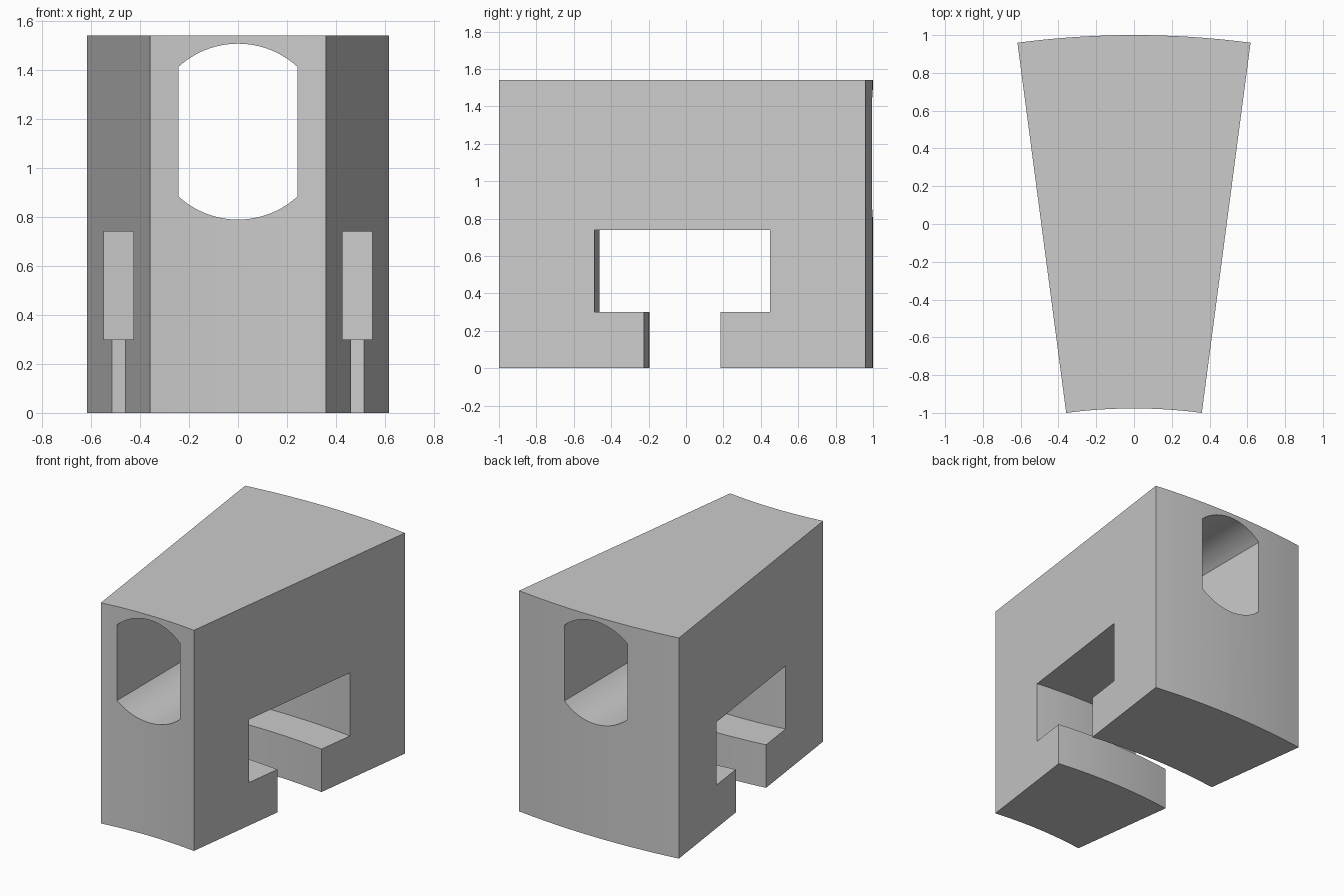
import bpy
import bmesh
from math import sin, cos, radians, asin, pi

cube = bpy.data.objects.get("Cube")
if cube:
    bpy.data.objects.remove(cube, do_unlink=True)

HEIGHT = 1.54
HALF_ANGLE = radians(7.5)
R_OUT, R_IN = 4.727, 2.7505
AXIS_Y = 1 - R_OUT          # the ring axis lies far in front of the block
STEPS = 24


def prism(name, points, direction):
    """Extrude a closed outline along a direction into a solid object."""
    bm = bmesh.new()
    face = bm.faces.new([bm.verts.new(p) for p in points])
    ext = bmesh.ops.extrude_face_region(bm, geom=[face])
    verts = [g for g in ext["geom"] if isinstance(g, bmesh.types.BMVert)]
    bmesh.ops.translate(bm, verts=verts, vec=direction)
    bmesh.ops.recalc_face_normals(bm, faces=bm.faces)
    mesh = bpy.data.meshes.new(name)
    bm.to_mesh(mesh)
    bm.free()
    obj = bpy.data.objects.new(name, mesh)
    bpy.context.collection.objects.link(obj)
    return obj


def ring_sector(name, r0, r1, z0, z1, extra=0):
    """Ring segment; extra adds facet steps past both side faces."""
    n = STEPS // 2 + extra
    angles = [HALF_ANGLE * i / (STEPS // 2) for i in range(-n, n + 1)]
    arc = lambda r, seq: [(r * sin(a), AXIS_Y + r * cos(a), z0) for a in seq]
    return prism(name, arc(r0, angles) + arc(r1, reversed(angles)), (0, 0, z1 - z0))


def cut(target, cutter):
    cutter.hide_render = True
    mod = target.modifiers.new("cut", 'BOOLEAN')
    mod.operation, mod.solver, mod.object = 'DIFFERENCE', 'EXACT', cutter
    bpy.context.view_layer.objects.active = target
    bpy.ops.object.modifier_apply(modifier=mod.name)
    bpy.data.objects.remove(cutter, do_unlink=True)


# Wedge-shaped block with curved front and back
block = ring_sector("ring_segment_block", R_IN, R_OUT, 0, HEIGHT)

# Curved T-slot running from side to side
cut(block, ring_sector("slot_head_cutter", 3.265, 4.213, 0.30, 0.74, 3))
cut(block, ring_sector("slot_neck_cutter", 3.532, 3.946, -0.2, 0.35, 3))

# Front-to-back hole: a circle with flattened sides
radius, half_width, centre_z = 0.359, 0.243, 1.148
lim = asin(half_width / radius)
fan = [lim * (2 * i / STEPS - 1) for i in range(STEPS + 1)]
outline = [(radius * sin(a + turn), -1.5, centre_z + radius * cos(a + turn))
           for turn in (0, pi) for a in fan]
cut(block, prism("hole_cutter", outline, (0, 3, 0)))

# Single grey finish
grey = bpy.data.materials.new("plain_grey")
grey.use_nodes = True
colour = (0.6, 0.6, 0.6, 1)
grey.diffuse_color = colour
grey.node_tree.nodes["Principled BSDF"].inputs["Base Color"].default_value = colour
block.data.materials.clear()
block.data.materials.append(grey)

bpy.ops.object.select_all(action='DESELECT')
block.select_set(True)
bpy.context.view_layer.objects.active = block
bpy.ops.object.shade_smooth_by_angle(angle=radians(30))
